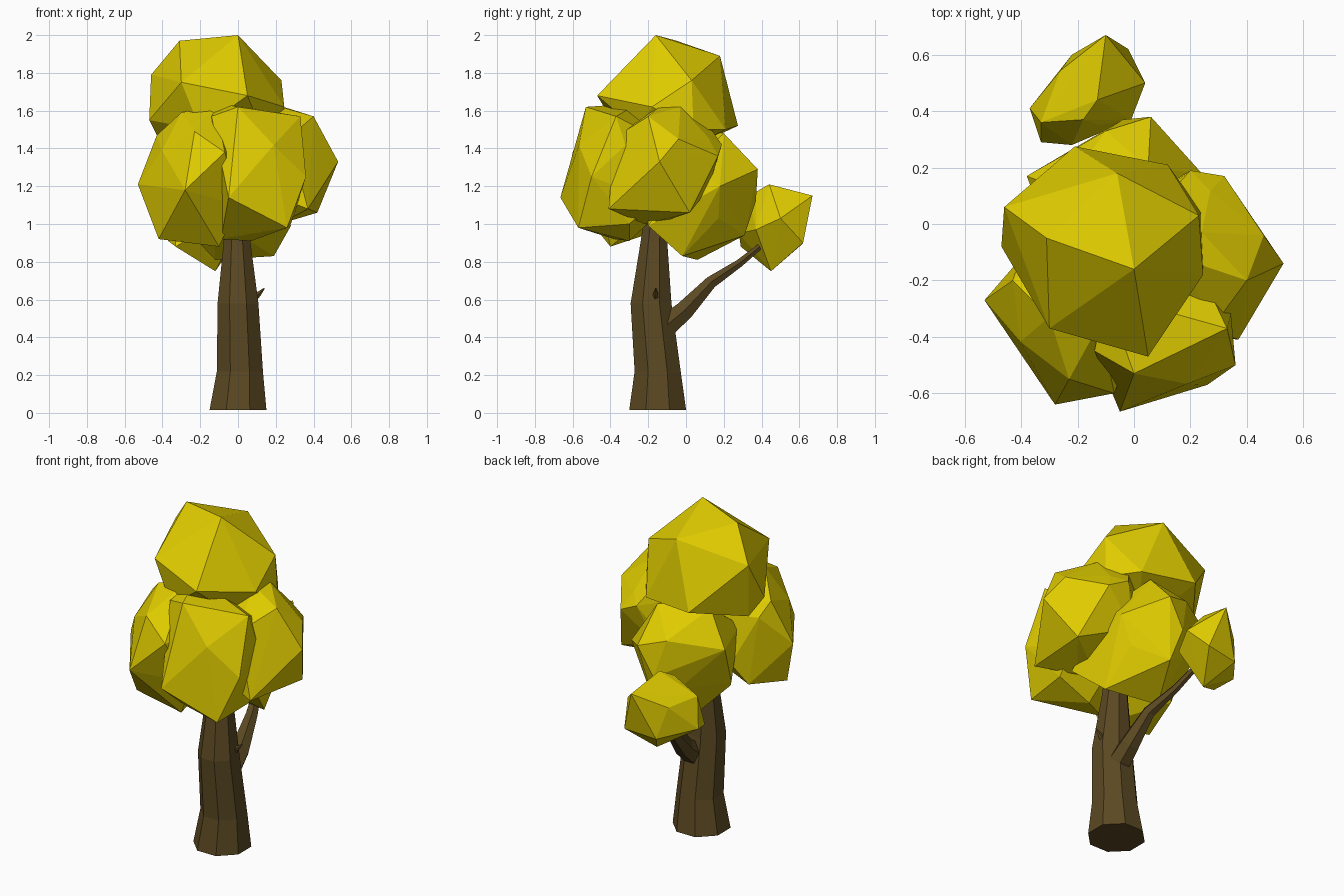
import bpy, bmesh, math
from mathutils import Vector, Matrix


def material(name, rgb):
    m = bpy.data.materials.new(name)
    m.diffuse_color = (*rgb, 1)
    return m


LEAF = material("leaf_yellow", (0.74, 0.60, 0.0))
BARK = material("bark_brown", (0.105, 0.066, 0.016))


def finish(bm, name, mat):
    bmesh.ops.recalc_face_normals(bm, faces=bm.faces)
    me = bpy.data.meshes.new(name)
    bm.to_mesh(me)
    bm.free()
    me.materials.append(mat)
    ob = bpy.data.objects.new(name, me)
    bpy.context.collection.objects.link(ob)
    return ob


def clump(name, centre, radii, corners):
    """Faceted leaf clump: a coarse ball stretched out to a few corners."""
    bm = bmesh.new()
    mat = Matrix.Translation(centre) @ Matrix.Diagonal((*radii, 1))
    bmesh.ops.create_icosphere(bm, subdivisions=1, radius=1, matrix=mat)
    pts = [v.co.copy() for v in bm.verts] + [Vector(c) for c in corners]
    bm.clear()
    for p in pts:
        bm.verts.new(p)
    hull = bmesh.ops.convex_hull(bm, input=bm.verts[:])
    junk = {g for g in hull["geom_interior"] + hull["geom_unused"] if isinstance(g, bmesh.types.BMVert)}
    bmesh.ops.delete(bm, geom=list(junk), context='VERTS')
    return finish(bm, name, LEAF)


def limb(name, rings, sides, upright=False):
    """Tapered limb through (x, y, z, radius) rings."""
    bm = bmesh.new()
    loops = []
    for i, (x, y, z, r) in enumerate(rings):
        a = Vector(rings[max(i - 1, 0)][:3])
        b = Vector(rings[min(i + 1, len(rings) - 1)][:3])
        axis = Vector((0, 0, 1)) if upright else (b - a).normalized()
        u = axis.cross(Vector((0, 1, 0)) if upright else Vector((1, 0, 0))).normalized()
        w = axis.cross(u)
        loop = []
        for k in range(sides):
            t = 2 * math.pi * (k + 0.5) / sides
            loop.append(bm.verts.new(Vector((x, y, z)) + r * (math.cos(t) * u + math.sin(t) * w)))
        loops.append(loop)
    for lo, hi in zip(loops, loops[1:]):
        for k in range(sides):
            n = (k + 1) % sides
            bm.faces.new((lo[k], lo[n], hi[n], hi[k]))
    bm.faces.new(loops[0])
    bm.faces.new(loops[-1])
    return finish(bm, name, BARK)


# Trunk, side branch and broken twig
limb("trunk", [(0, -0.15, 0.015, 0.163), (0.01, -0.15, 0.22, 0.132), (0, -0.185, 0.58, 0.117),
               (-0.005, -0.17, 0.9, 0.077), (-0.01, -0.15, 1.15, 0.06)], 8, upright=True)
limb("branch", [(0.02, -0.12, 0.45, 0.07), (0.02, -0.01, 0.54, 0.058), (0.0, 0.13, 0.69, 0.037),
                (-0.06, 0.28, 0.79, 0.024), (-0.1, 0.39, 0.88, 0.018)], 6)
limb("twig", [(0.07, -0.16, 0.59, 0.022), (0.11, -0.16, 0.63, 0.014), (0.14, -0.16, 0.66, 0.003)], 5)

# Top clump
clump("leaves_top", (-0.11, -0.09, 1.62), (0.32, 0.32, 0.27),
      [(0, -0.16, 2.0), (-0.31, -0.05, 1.97), (-0.06, 0.18, 1.89), (0.23, 0.03, 1.76),
       (-0.46, 0.06, 1.79), (-0.47, -0.08, 1.55), (-0.3, -0.37, 1.75), (0.05, -0.47, 1.68),
       (0.245, -0.18, 1.62), (-0.21, 0.275, 1.52), (0.12, 0.21, 1.5), (-0.42, 0, 1.45),
       (0.24, 0.04, 1.5)])
# Front clumps
clump("leaves_front_right", (0.12, -0.32, 1.27), (0.25, 0.29, 0.33),
      [(0, -0.53, 1.62), (-0.05, -0.665, 1.14), (0.33, -0.37, 1.57), (0.36, -0.5, 1.25),
       (0.26, -0.57, 0.98), (-0.09, -0.38, 0.92), (-0.1, -0.25, 1.64), (0.07, -0.3, 0.91),
       (0.28, -0.3, 1.0), (-0.14, -0.45, 1.57)])
clump("leaves_front_left", (-0.2, -0.27, 1.25), (0.28, 0.28, 0.31),
      [(-0.53, -0.27, 1.21), (-0.28, -0.64, 1.18), (-0.42, -0.37, 0.92), (-0.43, -0.2, 1.47),
       (-0.23, -0.55, 1.49), (-0.07, -0.6, 1.38), (-0.1, -0.4, 0.88), (-0.12, -0.35, 1.63),
       (-0.3, -0.33, 1.59), (-0.35, -0.1, 0.98), (0.0, -0.45, 1.1)])
# Right clump
clump("leaves_right", (0.19, -0.13, 1.32), (0.29, 0.29, 0.31),
      [(0.53, -0.14, 1.33), (0.42, 0.02, 1.06), (0.4, -0.2, 1.57), (0.32, 0.17, 1.36),
       (0.37, -0.41, 1.08), (0.46, -0.04, 1.45), (0.24, -0.03, 1.62), (0.2, 0.19, 1.42),
       (0.12, 0.1, 1.55), (0.05, 0.1, 1.2), (0.22, -0.22, 1.0)])
# Back clump
clump("leaves_back", (-0.05, 0.02, 1.17), (0.3, 0.29, 0.31),
      [(0.06, 0.38, 1.29), (-0.04, 0.37, 1.12), (0.19, -0.02, 0.83), (-0.38, 0.17, 1.3),
       (0.28, -0.2, 0.99), (-0.12, 0.06, 0.81), (0.0, 0.31, 0.94), (0.05, 0.2, 1.48),
       (0.24, 0.18, 1.2), (-0.3, 0.0, 1.0), (-0.25, 0.12, 1.5), (-0.1, 0.33, 1.34)])
# Small clump at the branch tip
clump("leaves_branch", (-0.16, 0.47, 0.98), (0.14, 0.14, 0.18),
      [(-0.13, 0.44, 1.21), (-0.1, 0.67, 1.15), (-0.22, 0.6, 0.88), (-0.12, 0.45, 0.75),
       (-0.37, 0.41, 0.91), (-0.33, 0.29, 0.88), (0.04, 0.5, 1.03), (-0.02, 0.62, 0.9),
       (-0.33, 0.36, 1.08), (-0.22, 0.28, 0.95), (-0.01, 0.37, 0.97), (-0.18, 0.37, 1.17)])
